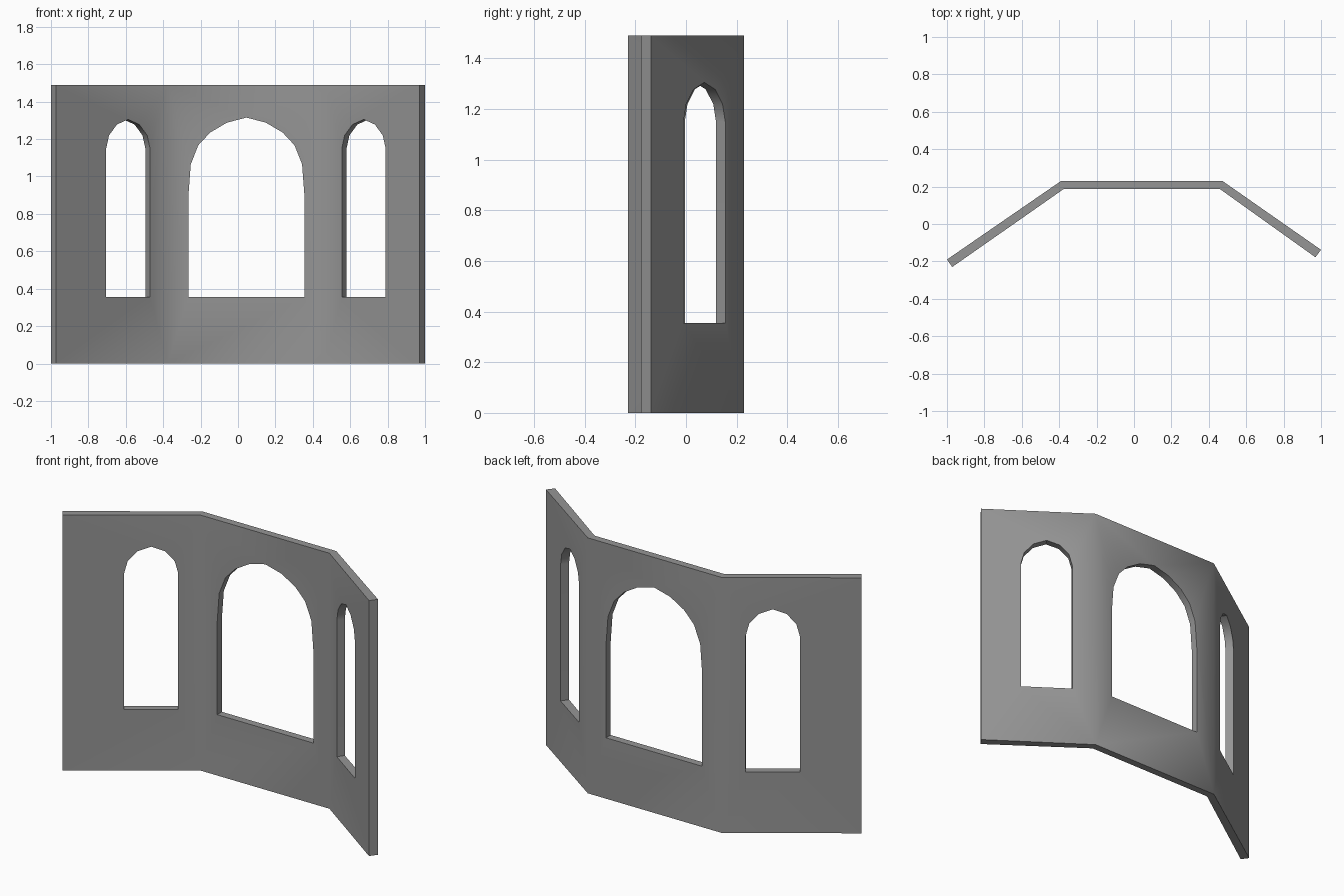
import bpy, bmesh, math
from mathutils import Matrix, Vector

if "Cube" in bpy.data.objects:
    bpy.data.objects.remove(bpy.data.objects["Cube"])


def prism(name, points, offset):
    """Extrude a flat polygon along the offset vector."""
    bm = bmesh.new()
    face = bm.faces.new([bm.verts.new(p) for p in points])
    ext = bmesh.ops.extrude_face_region(bm, geom=[face])
    verts = [v for v in ext["geom"] if isinstance(v, bmesh.types.BMVert)]
    bmesh.ops.translate(bm, verts=verts, vec=offset)
    bmesh.ops.recalc_face_normals(bm, faces=bm.faces)
    mesh = bpy.data.meshes.new(name)
    bm.to_mesh(mesh)
    bm.free()
    obj = bpy.data.objects.new(name, mesh)
    bpy.context.collection.objects.link(obj)
    return obj


def cut_window(wall, centre, direction, half_width, sill, arch):
    """Cut an arched opening square to the wall direction.
    arch: (fraction of half width, z) from springing to apex."""
    half = [(f * half_width, z) for f, z in arch]
    profile = [(half_width, sill)] + half
    profile += [(-u, z) for u, z in reversed(half[:-1])] + [(-half_width, sill)]
    cutter = prism("window_cutter", [(u, -0.12, z) for u, z in profile], (0, 0.24, 0))
    angle = math.atan2(direction[1], direction[0])
    cutter.data.transform(Matrix.Translation(Vector((*centre, 0))) @ Matrix.Rotation(angle, 4, "Z"))
    cutter.hide_render = True
    mod = wall.modifiers.new("window", "BOOLEAN")
    mod.operation = "DIFFERENCE"
    mod.solver = "EXACT"
    mod.object = cutter
    bpy.context.view_layer.objects.active = wall
    bpy.ops.object.modifier_apply(modifier=mod.name)
    bpy.data.objects.remove(cutter)


# Angled three-panel wall, extruded from its plan
back = [(-1.0, -0.19), (-0.39, 0.23), (0.473, 0.23), (1.0, -0.138)]
front = [(0.97, -0.178), (0.459, 0.187), (-0.376, 0.187), (-0.972, -0.23)]
bay_wall = prism("bay_wall", [(x, y, 0) for x, y in back + front], (0, 0, 1.49))

# Wide centre window and two narrow side windows
wide_arch = [(1, 0.90), (0.96, 1.065), (0.83, 1.167), (0.625, 1.235), (0.335, 1.288), (0, 1.315)]
narrow_arch = [(1, 1.15), (0.87, 1.22), (0.51, 1.278), (0, 1.305)]
cut_window(bay_wall, (0.045, 0.208), (1, 0), 0.31, 0.355, wide_arch)
cut_window(bay_wall, (-0.5875, 0.039), (0.61, 0.42), 0.143, 0.355, narrow_arch)
cut_window(bay_wall, (0.6715, 0.034), (0.527, -0.368), 0.144, 0.355, narrow_arch)

# Dark grey stone, smooth across the shallow bends and arches
stone = bpy.data.materials.new("dark_stone")
stone.diffuse_color = (0.3, 0.3, 0.3, 1)
stone.use_nodes = True
stone.node_tree.nodes["Principled BSDF"].inputs["Base Color"].default_value = stone.diffuse_color
bay_wall.data.materials.clear()
bay_wall.data.materials.append(stone)
bpy.ops.object.select_all(action="DESELECT")
bay_wall.select_set(True)
bpy.context.view_layer.objects.active = bay_wall
bpy.ops.object.shade_smooth_by_angle(angle=math.radians(40))
# Area-weighted normals keep the broad panels even
weighted = bay_wall.modifiers.new("even_shading", "WEIGHTED_NORMAL")
weighted.keep_sharp = True
